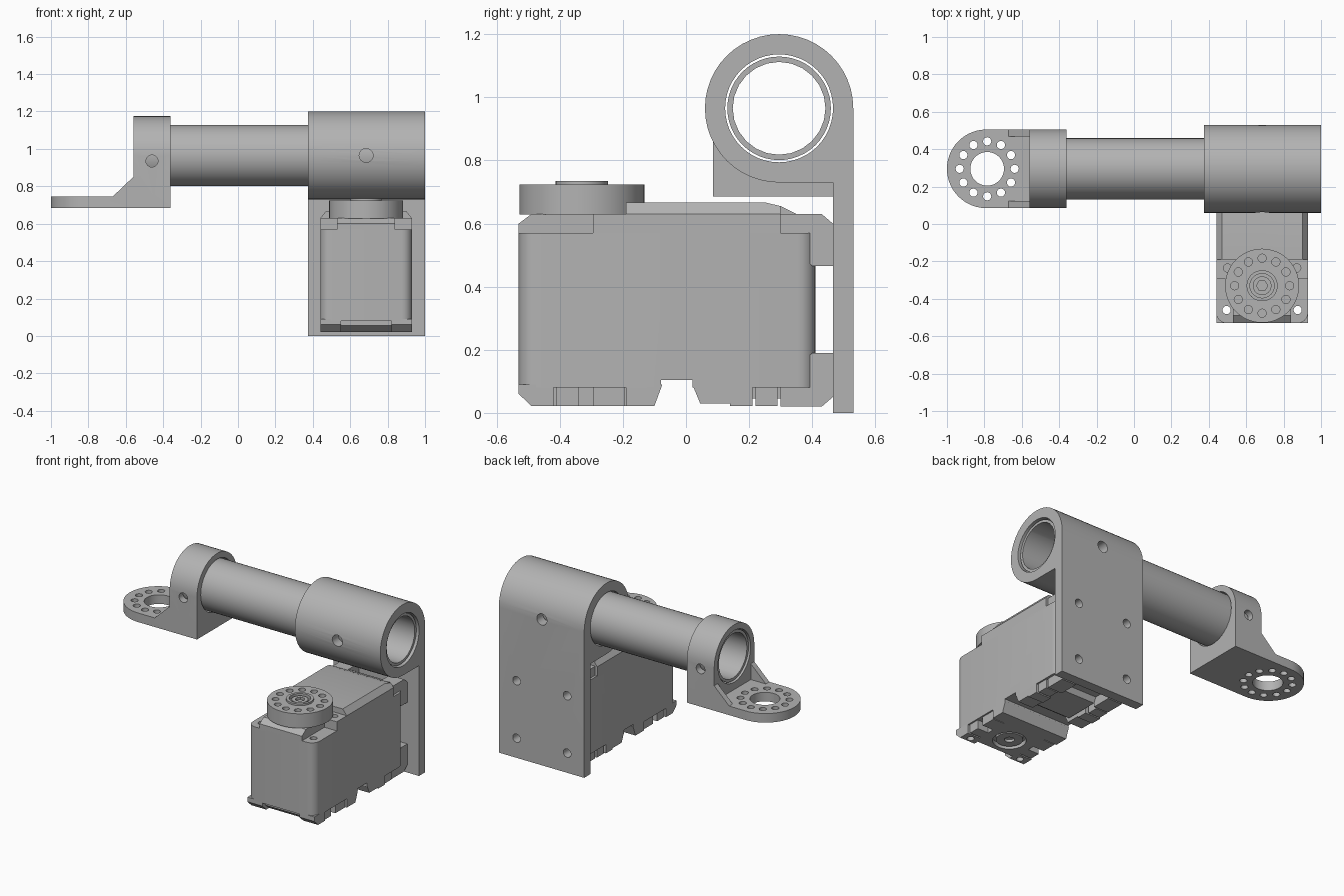
import bpy, bmesh
from math import sin, cos, pi, radians

if "Cube" in bpy.data.objects:
    bpy.data.objects.remove(bpy.data.objects["Cube"])

grey = bpy.data.materials.new("plain_grey")
grey.use_nodes = True
grey.diffuse_color = (0.45, 0.45, 0.45, 1)
grey.node_tree.nodes["Principled BSDF"].inputs["Base Color"].default_value = (0.45, 0.45, 0.45, 1)

MAP = {"x": lambda a, b, h: (h, a, b),
       "y": lambda a, b, h: (a, h, b),
       "z": lambda a, b, h: (a, b, h)}


def prism(name, axis, lo, hi, *outlines):
    """Extrude closed outlines along an axis."""
    bm = bmesh.new()
    for pts in outlines:
        low = [bm.verts.new(MAP[axis](a, b, lo)) for a, b in pts]
        top = [bm.verts.new(MAP[axis](a, b, hi)) for a, b in pts]
        bm.faces.new(low)
        bm.faces.new(top)
        for i in range(len(pts)):
            j = (i + 1) % len(pts)
            bm.faces.new((low[i], low[j], top[j], top[i]))
    bmesh.ops.recalc_face_normals(bm, faces=bm.faces)
    mesh = bpy.data.meshes.new(name)
    bm.to_mesh(mesh)
    bm.free()
    mesh.materials.append(grey)
    ob = bpy.data.objects.new(name, mesh)
    bpy.context.collection.objects.link(ob)
    return ob


def arc(ca, cb, r, start, end, n):
    steps = [radians(start + (end - start) * i / n) for i in range(n + 1)]
    return [(ca + r * cos(t), cb + r * sin(t)) for t in steps]


def circle(ca, cb, r, n=24):
    return arc(ca, cb, r, 0, 360, n)[:-1]


def rect(a0, b0, a1, b1):
    return [(a0, b0), (a1, b0), (a1, b1), (a0, b1)]


def round_rect(a0, b0, a1, b1, r, n=6):
    return (arc(a1 - r, b1 - r, r, 0, 90, n) + arc(a0 + r, b1 - r, r, 90, 180, n)
            + arc(a0 + r, b0 + r, r, 180, 270, n) + arc(a1 - r, b0 + r, r, 270, 360, n))


def ring(ca, cb, radius, r, count=12):
    return [circle(ca + radius * cos(2 * pi * i / count), cb + radius * sin(2 * pi * i / count), r, 16)
            for i in range(count)]


def combine(ob, other, how="DIFFERENCE"):
    mod = ob.modifiers.new("combine", "BOOLEAN")
    mod.operation, mod.solver, mod.object = how, "EXACT", other
    bpy.context.view_layer.objects.active = ob
    bpy.ops.object.modifier_apply(modifier=mod.name)
    bpy.data.objects.remove(other)


def cut(ob, axis, lo, hi, *outlines):
    combine(ob, prism("cutter", axis, lo, hi, *outlines))


def add(ob, axis, lo, hi, *outlines):
    combine(ob, prism("piece", axis, lo, hi, *outlines), "UNION")


TY, TZ = 0.295, 0.965      # tube axis
SX, HY = 0.685, -0.33      # servo centre line and horn axis


def both(x0, b0, x1, b1):
    """A rectangle and its mirror about the servo centre line."""
    return rect(x0, b0, x1, b1), rect(2 * SX - x1, b0, 2 * SX - x0, b1)


# Hollow tube
tube = prism("tube", "x", -0.55, 0.985, circle(TY, TZ, 0.164, 48))
cut(tube, "x", -1, 1.1, circle(TY, TZ, 0.147, 24))

# Clamp sleeve with its back plate
sleeve = prism("sleeve_bracket", "x", 0.375, 1.0,
               arc(TY, TZ, 0.235, 0, 270, 36) + [(0.465, 0.73), (0.465, 0), (0.53, 0)])
cut(sleeve, "x", 0.3, 1.1, circle(TY, TZ, 0.171, 48))
cut(sleeve, "y", -0.1, 0.7, circle(SX, TZ, 0.037))
cut(sleeve, "y", 0.4, 0.7, *[circle(x, z, 0.028) for x in (0.5, 0.87) for z in (0.13, 0.51)])

# Arched end bracket with a rounded foot and two gussets
end = prism("end_bracket", "x", -0.56, -0.36,
            arc(TY, TZ, 0.21, 0, 180, 28) + [(0.085, 0.685), (0.505, 0.685)])
add(end, "z", 0.685, 0.745,
    arc(-0.79, TY, 0.21, 90, 270, 28) + [(-0.45, 0.085), (-0.45, 0.505)])
gusset = [(-0.67, 0.745), (-0.67, 0.715), (-0.52, 0.715), (-0.52, 0.85), (-0.56, 0.85)]
add(end, "y", 0.085, 0.122, gusset)
add(end, "y", 0.468, 0.505, gusset)
cut(end, "x", -0.6, -0.3, circle(TY, TZ, 0.171, 48))
cut(end, "y", 0, 0.6, circle(-0.46, 0.935, 0.032))
cut(end, "z", 0.6, 0.8, circle(-0.785, TY, 0.09, 32), *ring(-0.785, TY, 0.147, 0.022))

# Servo case
case = prism("servo_case", "z", 0.08, 0.57, round_rect(0.44, -0.53, 0.93, 0.41, 0.055))
corner_holes = [circle(x, -0.46, 0.022, 16) for x in (0.495, 0.875)]
cut(case, "z", 0, 0.7, *corner_holes)
cut(case, "x", 0.4, 1, [(-0.08, 0), (-0.08, 0.105), (0.02, 0.105), (0.02, 0)])

# Raised gearbox cover with chamfered edges and sloped rear
cover = prism("gearbox_cover", "x", 0.4, 1,
              [(-0.19, 0.56), (-0.19, 0.667), (0.25, 0.667), (0.3, 0.655), (0.3, 0.56)])
combine(cover, prism("limit", "y", -0.6, 0.6,
                     [(0.44, 0.5), (0.93, 0.5), (0.93, 0.63), (0.9, 0.667), (0.47, 0.667), (0.44, 0.63)]),
        "INTERSECT")
rear = prism("rear_cover", "x", 0.5, 0.87,
             [(0.28, 0.56), (0.28, 0.66), (0.3, 0.655), (0.35, 0.63), (0.41, 0.6), (0.41, 0.56)])

# Front deck below the horn, with side screw bosses
deck = prism("front_deck", "x", 0.53, 0.84,
             [(-0.53, 0.56), (-0.53, 0.6), (-0.49, 0.63), (-0.18, 0.63), (-0.18, 0.56)])
bosses = prism("upper_bosses", "z", 0.56, 0.63, *both(0.44, -0.295, 0.535, -0.185))
cut(bosses, "z", 0.58, 0.7, circle(0.5, -0.235, 0.022, 16), circle(0.87, -0.235, 0.022, 16))

# Rear mounting tabs touching the plate
def tabs(name, outline):
    for side, x in (("right", 0.455), ("left", 0.81)):
        prism(side + name, "x", x, x + 0.105, outline)

tabs("_upper_tab", [(0.3, 0.56), (0.3, 0.63), (0.43, 0.63), (0.465, 0.6), (0.465, 0.465), (0.4, 0.465)])
tabs("_lower_tab", [(0.3, 0.1), (0.3, 0.02), (0.43, 0.02), (0.465, 0.05), (0.465, 0.19), (0.4, 0.19)])

# Horn disc with raised hub
horn = prism("horn", "z", 0.628, 0.723, circle(SX, HY, 0.198, 48))
add(horn, "z", 0.7, 0.735, circle(SX, HY, 0.083, 32))
cut(horn, "z", 0.68, 0.8, *ring(SX, HY, 0.147, 0.022))
cut(horn, "z", 0.712, 0.8, circle(SX, HY, 0.065, 32))
hub = prism("horn_screw", "z", 0.7, 0.728, circle(SX, HY, 0.05, 24))
cut(hub, "z", 0.71, 0.8, circle(SX, HY, 0.03, 6))

# Underside: front block with idler, feet and rear block
belly = prism("belly_front", "x", 0.53, 0.84,
              [(-0.5, 0.09), (-0.5, 0.055), (-0.46, 0.022), (-0.1, 0.022), (-0.075, 0.09)])
cut(belly, "z", 0, 0.05, circle(SX, HY, 0.1, 32))
idler = prism("idler", "z", 0.028, 0.06, circle(SX, HY, 0.08, 32))
cut(idler, "z", 0, 0.045, circle(SX, HY, 0.03, 16))
for side, x in (("right", 0.44), ("left", 0.82)):
    foot = prism(side + "_front_foot", "x", x, x + 0.11,
                 [(-0.53, 0.09), (-0.53, 0.06), (-0.49, 0.022), (-0.42, 0.022), (-0.42, 0.09)])
    cut(foot, "z", 0, 0.2, *corner_holes)
    prism(side + "_side_foot", "x", x, x + 0.11,
          [(-0.19, 0.09), (-0.19, 0.022), (-0.1, 0.022), (-0.075, 0.09)])
    prism(side + "_middle_foot", "x", x, x + 0.11,
          [(0.02, 0.09), (0.045, 0.03), (0.14, 0.03), (0.14, 0.022), (0.21, 0.022), (0.21, 0.09)])
pins = prism("lower_pins", "z", 0.022, 0.09, *both(0.45, -0.295, 0.535, -0.195),
             *both(0.45, 0.22, 0.535, 0.29), *both(0.45, -0.41, 0.535, -0.34))
prism("belly_rear", "x", 0.56, 0.81, [(0.05, 0.09), (0.07, 0.045), (0.3, 0.045), (0.32, 0.09)])

# Smooth curved walls, keep hard edges
bpy.ops.object.select_all(action="DESELECT")
for ob in bpy.context.collection.objects:
    if ob.type == "MESH":
        ob.select_set(True)
        bpy.context.view_layer.objects.active = ob
bpy.ops.object.shade_smooth_by_angle(angle=radians(30))
